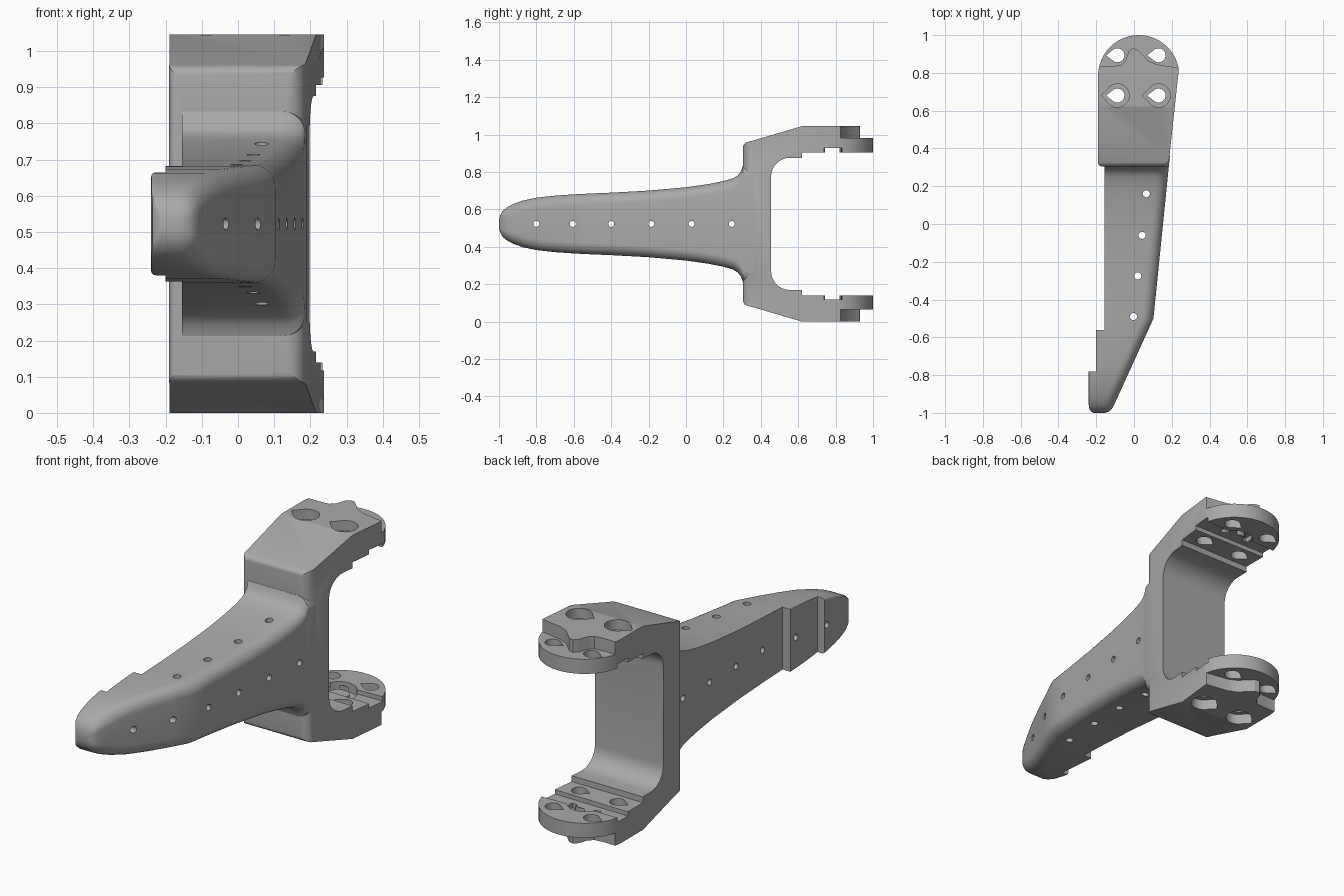
import bpy, bmesh, math
from mathutils import Vector

cube = bpy.data.objects.get("Cube")
if cube:
    bpy.data.objects.remove(cube, do_unlink=True)

MID = 0.5225   # height of the symmetry plane

grey = bpy.data.materials.new("plain_grey")
grey.use_nodes = True
grey.diffuse_color = (0.4, 0.4, 0.4, 1)
grey.node_tree.nodes["Principled BSDF"].inputs["Base Color"].default_value = (0.4, 0.4, 0.4, 1)


def finish(name, bm):
    bmesh.ops.recalc_face_normals(bm, faces=bm.faces)
    mesh = bpy.data.meshes.new(name)
    bm.to_mesh(mesh)
    bm.free()
    mesh.materials.append(grey)
    obj = bpy.data.objects.new(name, mesh)
    bpy.context.collection.objects.link(obj)
    return obj


def loft(name, rings):
    bm = bmesh.new()
    loops = [[bm.verts.new(p) for p in ring] for ring in rings]
    n = len(loops[0])
    for a, b in zip(loops, loops[1:]):
        for i in range(n):
            bm.faces.new((a[i], a[(i + 1) % n], b[(i + 1) % n], b[i]))
    bm.faces.new(loops[0])
    bm.faces.new(loops[-1])
    return finish(name, bm)


def prism(name, pts, axis, lo, hi):
    """Extrude an outline along x (pts are y, z) or z (pts are x, y)."""
    place = (lambda p, w: (w, *p)) if axis == "x" else (lambda p, w: (*p, w))
    return loft(name, [[place(p, w) for p in pts] for w in (lo, hi)])


def combine(obj, other, operation="DIFFERENCE"):
    mod = obj.modifiers.new(operation, "BOOLEAN")
    mod.operation, mod.solver, mod.object = operation, "EXACT", other
    bpy.context.view_layer.objects.active = obj
    bpy.ops.object.modifier_apply(modifier=mod.name)
    bpy.data.objects.remove(other, do_unlink=True)


def arc(cx, cy, r, a0, a1, n):
    angles = [math.radians(a0 + (a1 - a0) * i / n) for i in range(n + 1)]
    return [(cx + r * math.cos(a), cy + r * math.sin(a)) for a in angles]


def interp(table, t):
    for (a, u), (b, v) in zip(table, table[1:]):
        if t <= b:
            return u + (v - u) * max(0, t - a) / (b - a)
    return table[-1][1]


def both_plates(obj, pts, lo, hi):
    """Cut the same outline from the upper and the lower plate."""
    for s in (1, -1):
        combine(obj, prism("cutter", pts, "z", MID + s * lo, MID + s * hi))


# Tapered arm: rounded sections along its length
height = [(-1, 0.02), (-0.994, 0.045), (-0.98, 0.07), (-0.955, 0.09), (-0.92, 0.108),
          (-0.87, 0.125), (-0.8, 0.14), (-0.7, 0.151), (-0.6, 0.158), (-0.5, 0.163),
          (-0.4, 0.167), (-0.2, 0.178), (0, 0.196), (0.12, 0.213), (0.2, 0.229),
          (0.25, 0.243), (0.275, 0.258), (0.293, 0.28), (0.304, 0.31), (0.36, 0.32)]
outer = [(-1, -0.155), (-0.994, -0.135), (-0.98, -0.118), (-0.955, -0.104),
         (-0.5, 0.103), (0.36, 0.19)]
inner = [(-1, -0.215), (-0.99, -0.232), (-0.97, -0.24), (0.36, -0.24)]
rings = []
for y, h in height:
    x0, x1 = interp(inner, y), interp(outer, y)
    big, small = min(0.06, h * 0.6, (x1 - x0) * 0.5), min(0.012, h * 0.3)
    section = (arc(x1 - big, h - big, big, 0, 90, 8)
               + arc(x0 + small, h - small, small, 90, 180, 3)
               + arc(x0 + small, small - h, small, 180, 270, 3)
               + arc(x1 - big, big - h, big, 270, 360, 8))
    rings.append([(x, y, MID + z) for x, z in section])
arm = loft("arm", rings)

# Stepped inner face of the arm
for x, y in ((-0.2, -0.78), (-0.155, -0.56)):
    combine(arm, prism("cutter", [(-0.4, y), (x, y), (x, 0.5), (-0.4, 0.5)], "z", -0.2, 1.3))

# Forked bracket: side profile trimmed by the plan outline
upper = ([(1.1, 0.5225), (0.62, 0.5225), (0.36, 0.446)]
         + arc(0.335, 0.409, 0.03, 105, 180, 4)
         + [(0.305, 0)])
hollow = [(0.455, 0)] + arc(0.555, 0.253, 0.1, 180, 90, 8) + [(0.62, 0.353), (0.62, 0.383), (1.1, 0.383)]
lower = [(y, -z) for y, z in reversed(upper[:-1])]
hollow_low = [(y, -z) for y, z in reversed(hollow[1:])]
profile = upper[:-1] + lower + hollow_low + hollow[1:]
bracket = prism("bracket", [(y, MID + z) for y, z in profile], "x", -0.35, 0.35)
plan = (arc(0.025, 0.785, 0.215, 9, 176, 32)
        + arc(-0.17, 0.325, 0.02, 180, 270, 4)
        + arc(0.137, 0.355, 0.05, 270, 355, 8))
combine(bracket, prism("outline", plan, "z", -0.3, 1.4), "INTERSECT")

# Raised pad ends in a point between the two rear holes
star = [(-0.4, 0.84), (-0.13, 0.835), (-0.07, 0.84), (-0.045, 0.865), (-0.03, 0.91),
        (-0.01, 0.93), (0.015, 0.925), (0.075, 0.865), (0.12, 0.845), (0.4, 0.8),
        (0.4, 1.2), (-0.4, 1.2)]
both_plates(bracket, star, 0.458, 0.7)

# Cross groove and curved pocket on the inner plate faces
both_plates(bracket, [(-0.4, 0.745), (-0.4, 0.815), (0.4, 0.84), (0.4, 0.735)], 0.37, 0.405)
pocket = arc(0.022, 0.785, 0.085, -10, 190, 16) + arc(0.022, 0.785, 0.05, 190, -10, 16)
both_plates(bracket, pocket, 0.37, 0.43)


def teardrop(x, y, r, tip):
    return [(x - tip, y)] + arc(x, y, r, 230, 490, 20)[::1]


# Teardrop bolt holes, the front pair with counterbores
for x in (-0.088, 0.13):
    for y in (0.68, 0.893):
        combine(bracket, prism("cutter", teardrop(x, y, 0.037, 0.06), "z", -0.2, 1.3))
    both_plates(bracket, teardrop(x, 0.68, 0.062, 0.085), 0.47, 0.7)

combine(arm, bracket, "UNION")
arm.name = "arm_with_fork"

# Small lacing holes across and through the arm
for y in (-0.8, -0.605, -0.4, -0.185, 0.03, 0.245):
    combine(arm, prism("cutter", arc(y, MID, 0.016, 0, 337.5, 15), "x", -0.5, 0.5))
for x, y in ((0.065, 0.16), (0.043, -0.06), (0.02, -0.275), (-0.003, -0.49)):
    combine(arm, prism("cutter", arc(x, y, 0.019, 0, 337.5, 15), "z", -0.2, 1.3))

bpy.ops.object.select_all(action="DESELECT")
arm.select_set(True)
bpy.context.view_layer.objects.active = arm
bpy.ops.object.shade_smooth_by_angle(angle=math.radians(28))
